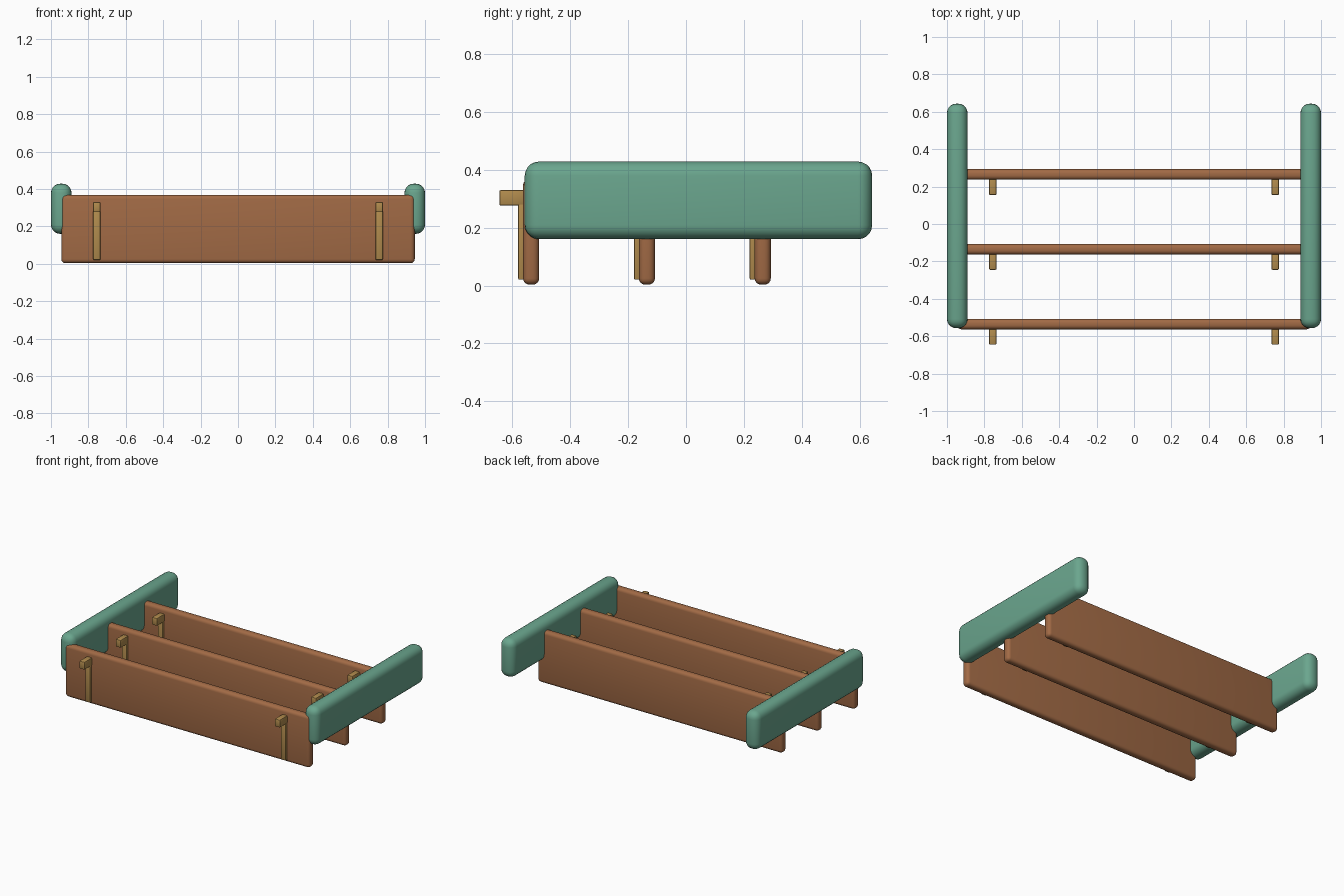
import bpy

cube = bpy.data.objects.get("Cube")
if cube:
    bpy.data.objects.remove(cube, do_unlink=True)


def material(name, colour):
    m = bpy.data.materials.new(name)
    m.use_nodes = True
    m.diffuse_color = (*colour, 1)
    m.node_tree.nodes["Principled BSDF"].inputs["Base Color"].default_value = (*colour, 1)
    return m


wood = material("brown wood", (0.36, 0.145, 0.06))
green = material("sage green", (0.145, 0.38, 0.27))
brass = material("brass", (0.44, 0.26, 0.075))


def rounded_box(name, low, high, radius, segments, mat):
    """Box between two corners with rounded edges."""
    centre = [(a + b) / 2 for a, b in zip(low, high)]
    bpy.ops.mesh.primitive_cube_add(size=1, location=centre)
    ob = bpy.context.object
    ob.name = name
    ob.scale = [b - a for a, b in zip(low, high)]
    bpy.ops.object.transform_apply(location=False, rotation=False, scale=True)
    bevel = ob.modifiers.new("rounding", "BEVEL")
    bevel.width = radius
    bevel.segments = segments
    bpy.ops.object.modifier_apply(modifier=bevel.name)
    ob.data.materials.append(mat)
    bpy.ops.object.shade_smooth_by_angle()
    return ob


# Padded side rails
for side, s in (("left", 1), ("right", -1)):
    x = s * 0.945
    rounded_box(side + "_rail", (x - 0.055, -0.557, 0.16), (x + 0.055, 0.643, 0.428),
                0.049, 5, green)

# Upright boards, each with a pair of hooked brackets on its front
for row, y in (("front", -0.535), ("middle", -0.135), ("back", 0.265)):
    rounded_box(row + "_board", (-0.945, y - 0.028, 0.003), (0.945, y + 0.028, 0.368),
                0.022, 4, wood)
    for side, s in (("left", 1), ("right", -1)):
        x = s * 0.755
        tag = row + "_" + side
        rounded_box(tag + "_bracket_strip", (x - 0.019, y - 0.045, 0.02),
                    (x + 0.019, y - 0.02, 0.3), 0.005, 2, brass)
        rounded_box(tag + "_bracket_hook", (x - 0.02, y - 0.11, 0.276),
                    (x + 0.02, y - 0.02, 0.33), 0.006, 2, brass)
